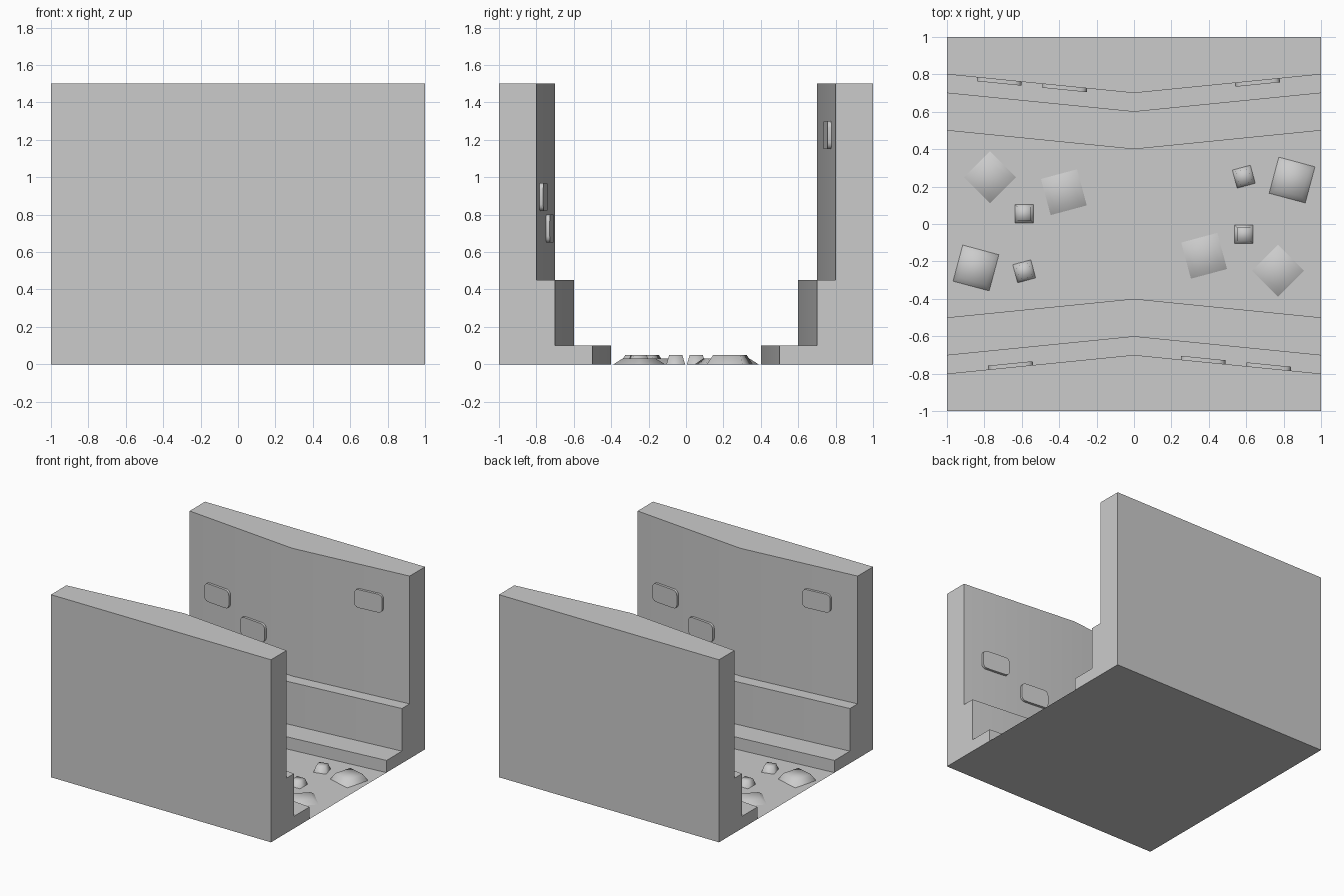
import bpy, bmesh, math
from mathutils import Matrix

if "Cube" in bpy.data.objects:
    bpy.data.objects.remove(bpy.data.objects["Cube"])


def finish(bm, name, smooth=True):
    me = bpy.data.meshes.new(name)
    bm.to_mesh(me)
    bm.free()
    me.polygons.foreach_set("use_smooth", [smooth] * len(me.polygons))
    ob = bpy.data.objects.new(name, me)
    bpy.context.collection.objects.link(ob)
    return ob


def sharpen(ob):
    bpy.ops.object.select_all(action='DESELECT')
    ob.select_set(True)
    bpy.context.view_layer.objects.active = ob
    bpy.ops.object.shade_smooth_by_angle(angle=math.radians(30))


def turned_copy(ob):
    # The whole trench repeats with a half turn about z
    other = ob.copy()
    other.name = ob.name + "_opposite"
    other.matrix_world = Matrix.Rotation(math.pi, 4, 'Z') @ ob.matrix_basis
    bpy.context.collection.objects.link(other)


# Stepped wall: inner profile (y at the middle, z); the ends sit 0.1 further out
def build_wall():
    inner = [(0.4, 0), (0.4, 0.1), (0.6, 0.1), (0.6, 0.45), (0.7, 0.45), (0.7, 1.5)]
    bm = bmesh.new()
    rings = []
    for x in (-1, 0, 1):
        ring = [bm.verts.new((x, y + 0.1 * abs(x), z)) for y, z in inner]
        ring += [bm.verts.new((x, 1, 1.5)), bm.verts.new((x, 1, 0))]
        rings.append(ring)
    n = len(rings[0])
    for a, b in zip(rings, rings[1:]):
        for i in range(n - 1):          # underside is closed by the floor
            bm.faces.new((a[i], a[i + 1], b[i + 1], b[i]))
    bm.faces.new(rings[0])
    bm.faces.new(rings[-1][::-1])
    bmesh.ops.recalc_face_normals(bm, faces=bm.faces)
    wall = finish(bm, "wall")
    # the open underside can fool the recalculation, so check an outer face
    if any(p.normal.y < -0.9 and p.center.y > 0.99 for p in wall.data.polygons):
        wall.data.flip_normals()
    sharpen(wall)
    turned_copy(wall)


# Raised brick with rounded corners, set into the angled wall
def build_brick(x, z):
    bm = bmesh.new()
    bmesh.ops.create_cube(bm, size=1, matrix=Matrix.Diagonal((0.24, 0.025, 0.15, 1)))
    corners = [e for e in bm.edges if abs(e.verts[0].co.y - e.verts[1].co.y) > 0.01]
    bmesh.ops.bevel(bm, geom=corners, offset=0.035, segments=3, profile=0.5,
                    affect='EDGES')
    brick = finish(bm, "wall_brick")
    brick.location = (x, 0.692 + 0.1 * abs(x), z)
    brick.rotation_euler.z = math.copysign(math.atan(0.1), x)
    sharpen(brick)
    turned_copy(brick)


# Floor stone: low smooth frustum
def build_stone(x, y, side, height, top, angle):
    bm = bmesh.new()
    s = side / 2
    low, high = [[bm.verts.new((sx * s * k, sy * s * k, z))
                  for sx, sy in ((-1, -1), (1, -1), (1, 1), (-1, 1))]
                 for k, z in ((1, 0), (top, height))]
    for i in range(4):
        j = (i + 1) % 4
        bm.faces.new((low[i], low[j], high[j], high[i]))
    bm.faces.new(high)
    stone = finish(bm, "floor_stone")
    stone.location = (x, y, 0)
    stone.rotation_euler.z = math.radians(angle)
    turned_copy(stone)


# Floor sheet
bm = bmesh.new()
bmesh.ops.create_grid(bm, x_segments=1, y_segments=1, size=1)
finish(bm, "floor", False)

build_wall()

for x, z in ((-0.72, 0.895), (-0.37, 0.725), (0.66, 1.225)):
    build_brick(x, z)

for args in ((-0.77, 0.25, 0.195, 0.03, 0.65, 45),
             (-0.375, 0.17, 0.2, 0.03, 0.65, 15),
             (0.845, 0.235, 0.2, 0.05, 0.73, -15),
             (0.587, 0.253, 0.1, 0.05, 0.7, 15),
             (-0.587, 0.055, 0.1, 0.05, 0.7, 0)):
    build_stone(*args)
